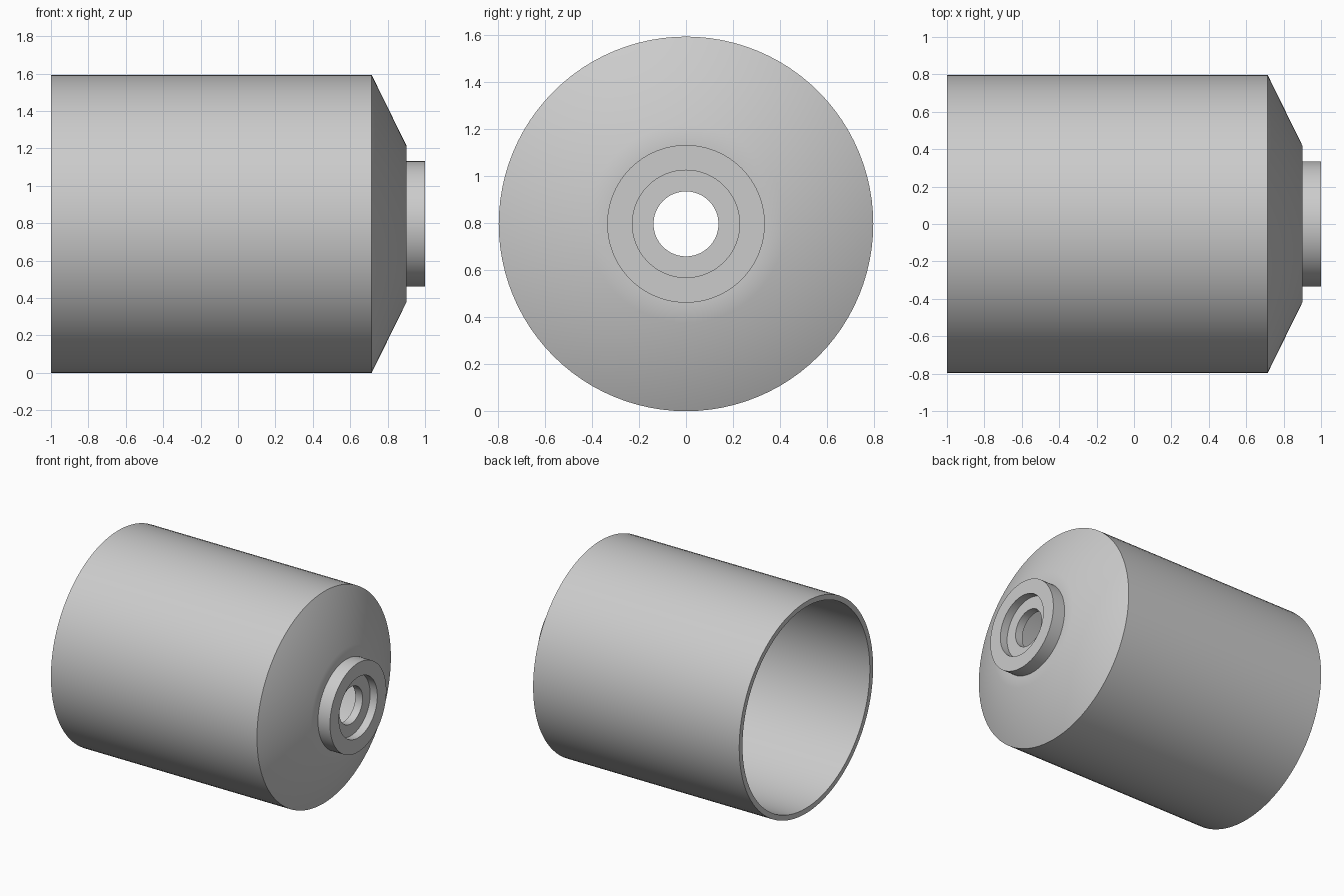
import bpy
import bmesh
from math import pi, radians
from mathutils import Matrix, Vector

cube = bpy.data.objects.get("Cube")
if cube:
    bpy.data.objects.remove(cube, do_unlink=True)

RADIUS = 0.796
SEGMENTS = 96

grey = bpy.data.materials.new("plain_grey")
colour = (0.6, 0.6, 0.6, 1)
grey.use_nodes = True
grey.diffuse_color = colour
grey.node_tree.nodes["Principled BSDF"].inputs["Base Color"].default_value = colour


def lathe(name, profile):
    """Spin a closed (x, radius) profile about the horizontal x axis."""
    bm = bmesh.new()
    verts = [bm.verts.new((x, 0, r)) for x, r in profile]
    edges = [bm.edges.new((a, b)) for a, b in zip(verts, verts[1:] + verts[:1])]
    bmesh.ops.spin(bm, geom=verts + edges, cent=(0, 0, 0), axis=(1, 0, 0),
                   angle=2 * pi, steps=SEGMENTS, use_duplicate=False)
    bmesh.ops.remove_doubles(bm, verts=bm.verts, dist=1e-5)
    bmesh.ops.recalc_face_normals(bm, faces=bm.faces)
    bmesh.ops.transform(bm, matrix=Matrix.Translation(Vector((0, 0, RADIUS))),
                        verts=bm.verts)
    mesh = bpy.data.meshes.new(name)
    bm.to_mesh(mesh)
    bm.free()
    mesh.materials.append(grey)
    obj = bpy.data.objects.new(name, mesh)
    bpy.context.collection.objects.link(obj)
    bpy.ops.object.select_all(action="DESELECT")
    obj.select_set(True)
    bpy.context.view_layer.objects.active = obj
    bpy.ops.object.shade_smooth_by_angle(angle=radians(30))
    return obj


# Hollow cup: open rim, barrel, tapered shoulder, collar, counterbore and hole
lathe("hollow_housing", [
    (-1, RADIUS), (0.715, RADIUS), (0.9, 0.42), (0.9, 0.335),
    (1, 0.335), (1, 0.228), (0.94, 0.228), (0.94, 0.138),
    (0.88, 0.138), (0.88, 0.375), (0.69, 0.757), (-1, 0.757),
])
